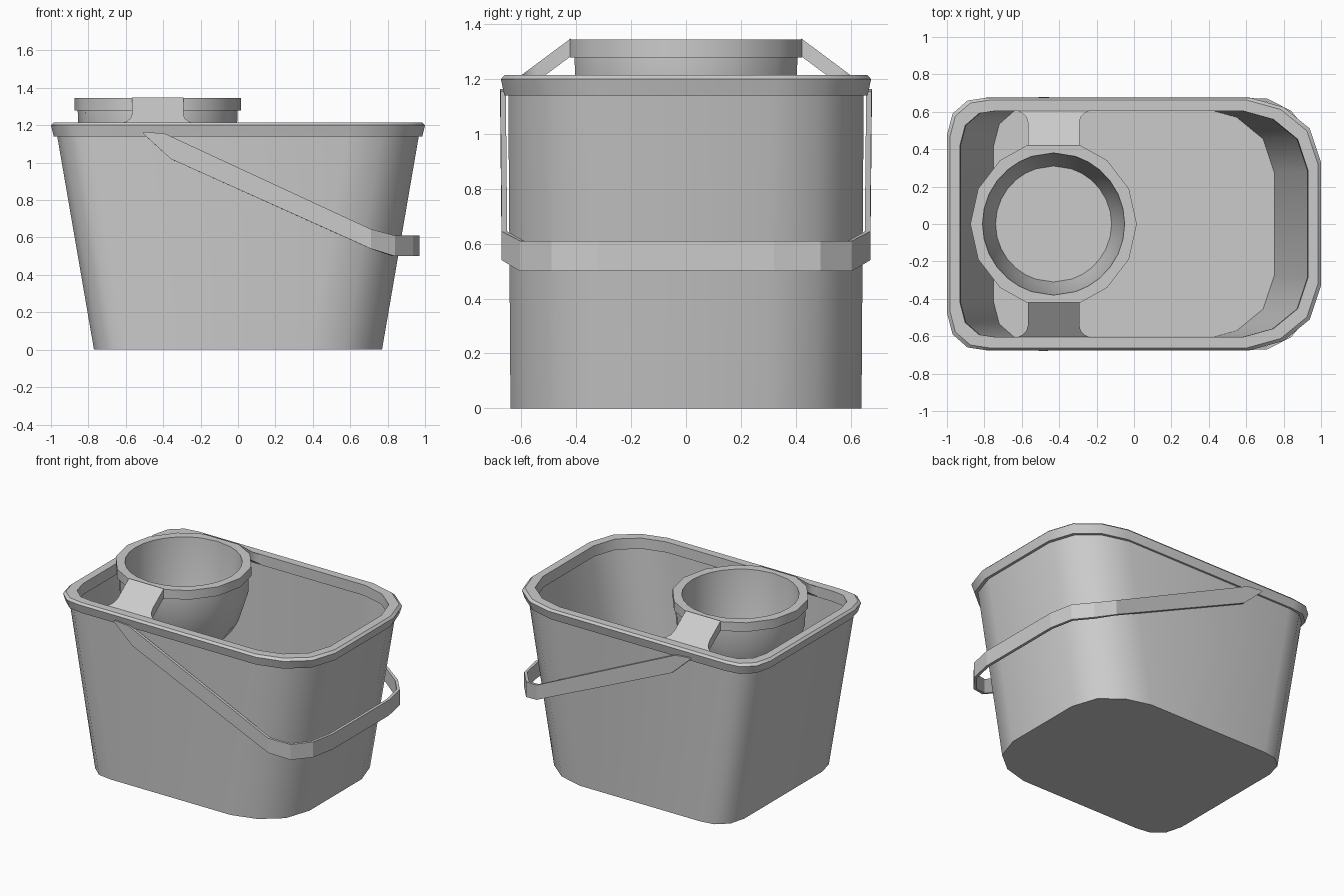
import bpy, bmesh
from math import sin, cos, radians
from mathutils import Vector

if "Cube" in bpy.data.objects:
    bpy.data.objects.remove(bpy.data.objects["Cube"])


def skin(name, rings, closed=True, cap=True, loop=False, smooth=35):
    """Join successive point rings into one surface."""
    bm = bmesh.new()
    vr = [[bm.verts.new(p) for p in r] for r in rings]
    n = len(vr[0])
    pairs = list(zip(vr, vr[1:])) + ([(vr[-1], vr[0])] if loop else [])
    for a, b in pairs:
        for i in range(n if closed else n - 1):
            j = (i + 1) % n
            bm.faces.new((a[i], a[j], b[j], b[i]))
    if cap and not loop:
        bm.faces.new(vr[0][::-1])
        bm.faces.new(vr[-1])
    bmesh.ops.recalc_face_normals(bm, faces=bm.faces)
    me = bpy.data.meshes.new(name)
    bm.to_mesh(me)
    bm.free()
    ob = bpy.data.objects.new(name, me)
    bpy.context.collection.objects.link(ob)
    bpy.ops.object.select_all(action='DESELECT')
    ob.select_set(True)
    bpy.context.view_layer.objects.active = ob
    if smooth:
        bpy.ops.object.shade_smooth_by_angle(angle=radians(smooth))
    return ob


# Plan outline: wide corners on the right, tight corners on the left
RIGHT = [(0, .345), (.06, .165), (.20, .05), (.38, 0)]
LEFT = [(.21, 0), (.11, .015), (.03, .085), (0, .2)]


def outline(x, y, z, k=1.0):
    half = [(x - k * a, y - k * b) for a, b in RIGHT]
    half += [(-x + k * a, y - k * b) for a, b in LEFT]
    pts = half + [(px, -py) for px, py in half[::-1]]
    return [(px, py, z) for px, py in pts]


# Tapered body with thin walls and a floor
skin("bucket_body", [
    outline(.77, .64, 0), outline(.968, .648, 1.15),
    outline(.945, .626, 1.15), outline(.75, .62, .02)])

# Rolled rim
skin("bucket_rim", [
    outline(.985, .662, 1.14), outline(1.0, .675, 1.2), outline(.985, .662, 1.215),
    outline(.93, .605, 1.215, .92), outline(.925, .605, 1.14, .92)], loop=True)

# Wringer cup: faceted outside, rounder inside
base = [0, 25, 50, 72]
base += [180 - a for a in base[::-1]]
base += [a + 180 for a in base[1:-1]]
angles = []
for a, b in zip(base, base[1:] + [360]):
    angles += [(a, 1), ((a + b) / 2, cos(radians((b - a) / 2)))]


def circle(r, z, faceted):
    return [(-.43 + r * (k if faceted else 1) * cos(radians(a)),
             r * (k if faceted else 1) * sin(radians(a)), z) for a, k in angles]


skin("wringer_cup", [
    circle(.32, .88, True), circle(.36, .95, True), circle(.425, 1.16, True),
    circle(.427, 1.28, True), circle(.445, 1.28, True), circle(.445, 1.345, True),
    circle(.38, 1.345, False), circle(.375, 1.28, False),
    circle(.345, 1.05, False), circle(.31, .9, False)])

# Sloping arms joining the cup to the rim, flared at the rim
for side, label in ((-1, "front"), (1, "back")):
    rings = []
    for y, w in ((.42, .138), (.545, .138), (.572, .146), (.592, .165), (.607, .195)):
        top = 1.345 - (y - .425) * .743
        rings.append([(-.43 - w, side * y, top), (-.43 + w, side * y, top),
                      (-.43 + w, side * y, top - .065), (-.43 - w, side * y, top - .065)])
    skin("wringer_arm_" + label, rings)

# Carrying handle: top x, top z, bottom x, bottom z, y
half = [(-.50, 1.165, -.51, 1.158, .678), (-.39, 1.155, -.36, 1.02, .677),
        (.71, .645, .71, .54, .672), (.84, .61, .84, .50, .605),
        (.935, .61, .935, .50, .49), (.97, .61, .97, .50, .32)]
path = half + [(a, b, c, d, -y) for a, b, c, d, y in half[::-1]]
rings = []
for i, (xt, zt, xb, zb, y) in enumerate(path):
    p, q = path[max(i - 1, 0)], path[min(i + 1, len(path) - 1)]
    t = Vector((q[0] - p[0], q[4] - p[4])).normalized()
    nx, ny = t.y * .02, -t.x * .02
    rings.append([(xt, y, zt), (xb, y, zb), (xb + nx, y + ny, zb), (xt + nx, y + ny, zt)])
skin("carry_handle", rings, smooth=0)
